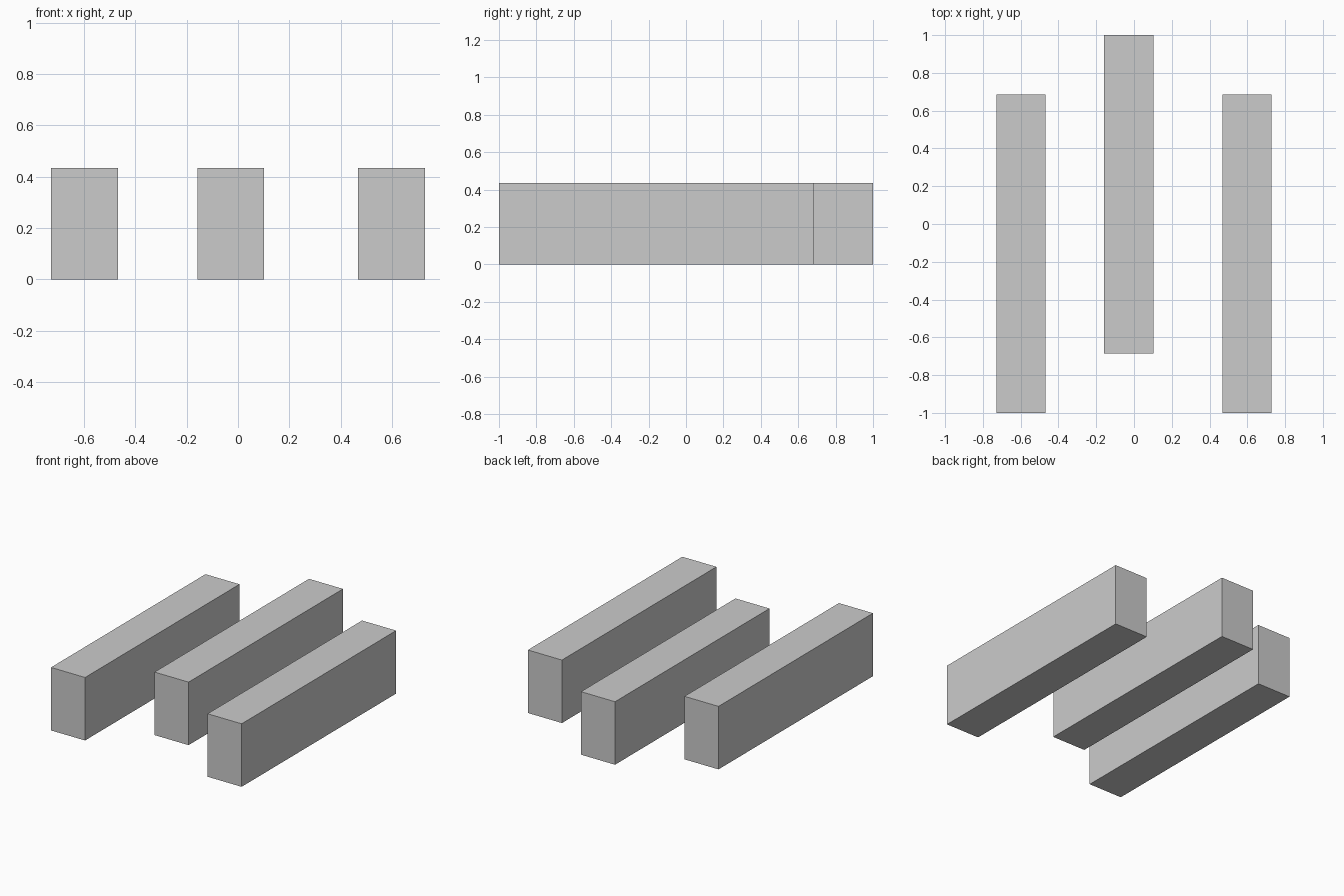
import bpy

if "Cube" in bpy.data.objects:
    bpy.data.objects.remove(bpy.data.objects["Cube"])

WIDTH, LENGTH, HEIGHT = 0.26, 1.685, 0.435


def beam(name, x, y):
    """Solid rectangular beam resting on z = 0."""
    bpy.ops.mesh.primitive_cube_add(size=1, location=(x, y, HEIGHT / 2))
    obj = bpy.context.object
    obj.name = name
    obj.scale = (WIDTH, LENGTH, HEIGHT)
    bpy.ops.object.transform_apply(location=False, rotation=False, scale=True)


# Outer beams are flush at the front, the middle beam is shifted to the back
shift = 1 - LENGTH / 2
beam("left_beam", -0.598, -shift)
beam("middle_beam", -0.028, shift)
beam("right_beam", 0.598, -shift)
